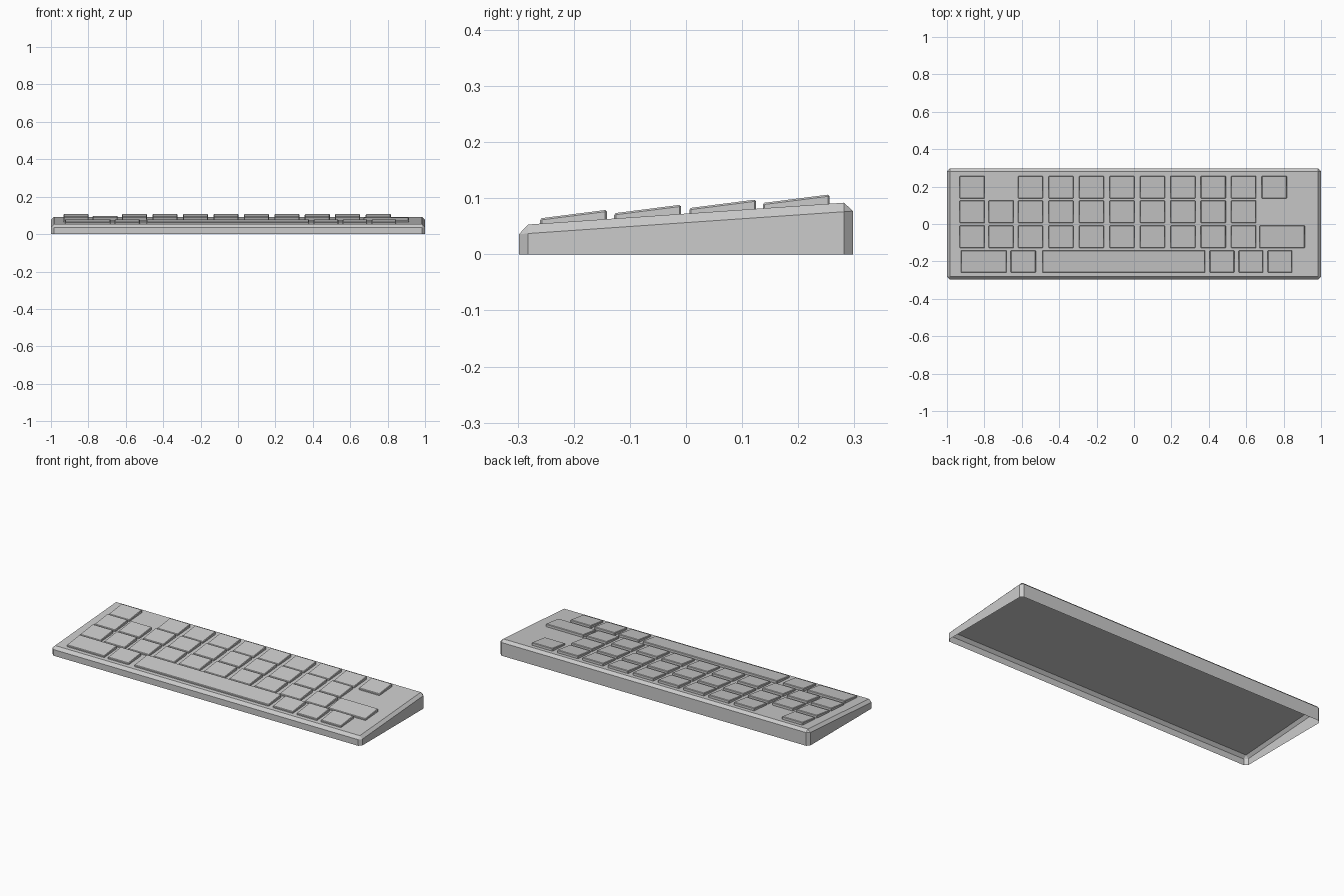
import bpy, bmesh

if "Cube" in bpy.data.objects:
    bpy.data.objects.remove(bpy.data.objects["Cube"])


def plate_z(y):
    # height of the sloping top plate
    return 0.0725 + 0.069 * y


def wedge(name, x0, x1, y0, y1, base, top, bevel):
    """Open-bottomed wedge; base and top are (front z, back z)."""
    bm = bmesh.new()
    bmesh.ops.create_cube(bm, size=1)
    bottom = [v for v in bm.verts if v.co.z < 0]
    bottom_face = [f for f in bm.faces if all(v in bottom for v in f.verts)][0]
    bottom_edges = set(bottom_face.edges)
    for v in bm.verts:
        zs = base if v.co.z < 0 else top
        back = v.co.y > 0
        v.co = (x1 if v.co.x > 0 else x0, y1 if back else y0, zs[back])
    # one-step chamfer on the top and corner edges
    bmesh.ops.bevel(bm, geom=[e for e in bm.edges if e not in bottom_edges],
                    offset=bevel, segments=1, affect='EDGES', profile=0.5)
    bm.normal_update()
    low = min(bm.faces, key=lambda f: f.normal.z)
    bmesh.ops.delete(bm, geom=[low], context='FACES')
    mesh = bpy.data.meshes.new(name)
    bm.to_mesh(mesh)
    bm.free()
    obj = bpy.data.objects.new(name, mesh)
    bpy.context.collection.objects.link(obj)
    return obj


# Sloping case shell
D = 0.2975
wedge("case", -1, 1, -D, D, (0, 0), (plate_z(-D), plate_z(D)), 0.016)

# Key rows: front edge y, then (left x, width) of each key
W = 0.134
main = [(-0.62 + 0.1628 * i, W) for i in range(8)]
left = (-0.932, W)
second = (-0.777, W)
rows = [
    (-0.260, [(-0.925, 0.243), (-0.659, W), (-0.489, 0.869),
              (0.405, W - 0.003), (0.56, W - 0.003), (0.715, W - 0.003)]),
    (-0.128, [left, second] + main + [(0.67, 0.243)]),
    (0.006, [left, second] + main),
    (0.137, [left] + main + [(0.683, W)]),
]

# Keycaps, tilted a little more than the plate
for r, (y, keys) in enumerate(rows):
    y1 = y + 0.119
    base = (plate_z(y), plate_z(y1))
    for k, (x, w) in enumerate(keys):
        wedge(f"key_{r + 1}_{k + 1}", x, x + w, y, y1, base,
              (base[0] + 0.0095, base[1] + 0.0165), 0.003)
